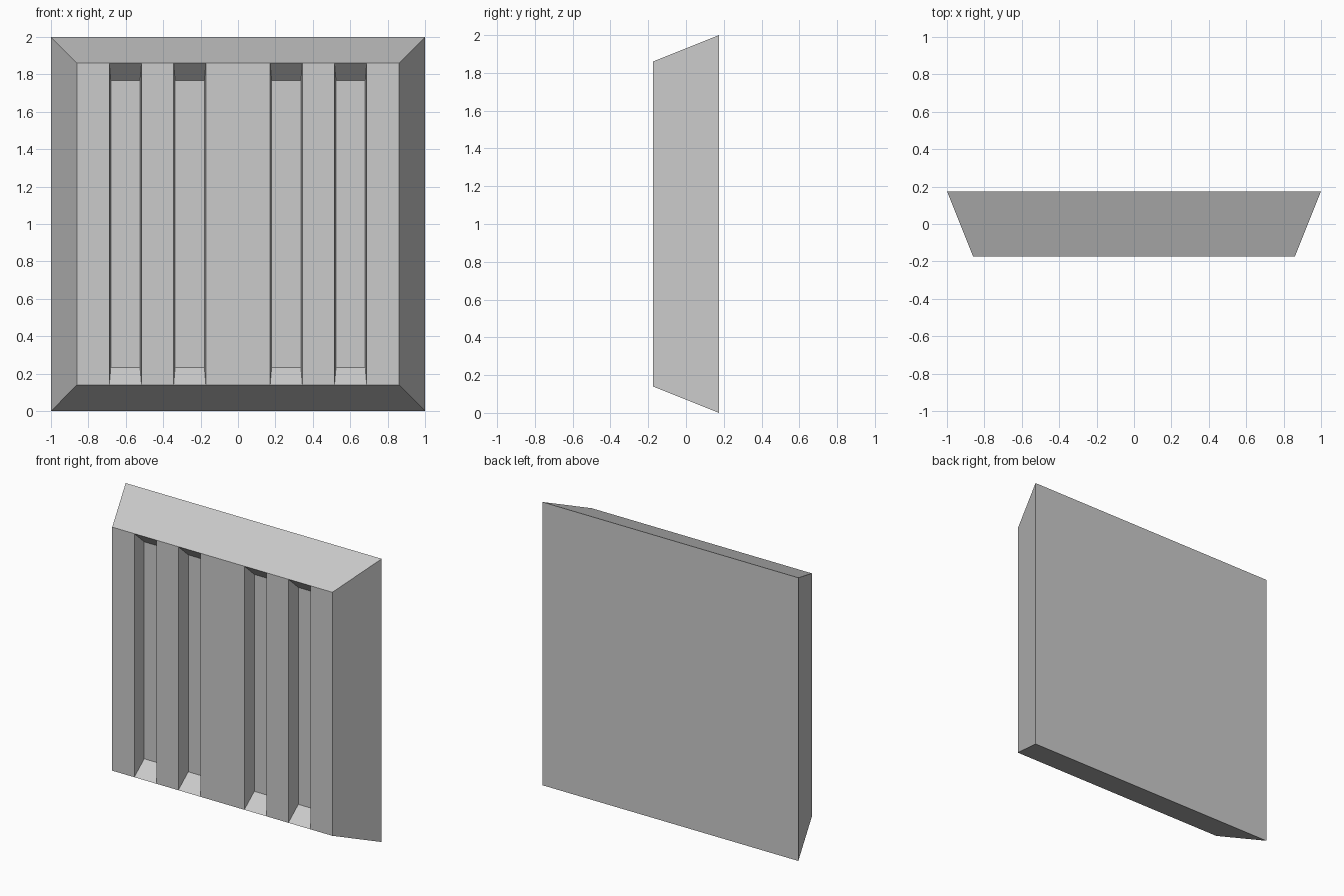
import bpy, bmesh

if "Cube" in bpy.data.objects:
    bpy.data.objects.remove(bpy.data.objects["Cube"])

BACK, FRONT = 0.175, -0.175      # y of back and front planes
W = 0.86                         # half width of front face
Z0, Z1 = 0.14, 1.86              # front face height range
DEPTH, SIDE, END = 0.10, 0.008, 0.094   # groove depth and floor insets

bm = bmesh.new()

# Front face edges: columns split at every groove side
xs = [-W, -0.688, -0.516, -0.344, -0.172, 0.172, 0.344, 0.516, 0.688, W]
low = [bm.verts.new((x, FRONT, Z0)) for x in xs]
high = [bm.verts.new((x, FRONT, Z1)) for x in xs]

# Back plate and four sloping sides
bl, br, tr, tl = [bm.verts.new(p) for p in
                  ((-1, BACK, 0), (1, BACK, 0), (1, BACK, 2), (-1, BACK, 2))]
bm.faces.new((bl, tl, tr, br))
bm.faces.new([bl, br] + low[::-1])
bm.faces.new([tr, tl] + high)
bm.faces.new((bl, low[0], high[0], tl))
bm.faces.new((br, tr, high[-1], low[-1]))

# Front strips: flat ribs alternate with tapered grooves
for i in range(len(xs) - 1):
    rim = [low[i], low[i + 1], high[i + 1], high[i]]
    if i not in (1, 3, 5, 7):
        bm.faces.new(rim)
        continue
    a, b, y = xs[i] + SIDE, xs[i + 1] - SIDE, FRONT + DEPTH
    floor = [bm.verts.new(p) for p in
             ((a, y, Z0 + END), (b, y, Z0 + END), (b, y, Z1 - END), (a, y, Z1 - END))]
    bm.faces.new(floor)
    for k in range(4):
        n = (k + 1) % 4
        bm.faces.new((rim[k], rim[n], floor[n], floor[k]))

bmesh.ops.recalc_face_normals(bm, faces=bm.faces)
mesh = bpy.data.meshes.new("grooved_panel")
bm.to_mesh(mesh)
bm.free()
bpy.context.collection.objects.link(bpy.data.objects.new("grooved_panel", mesh))
